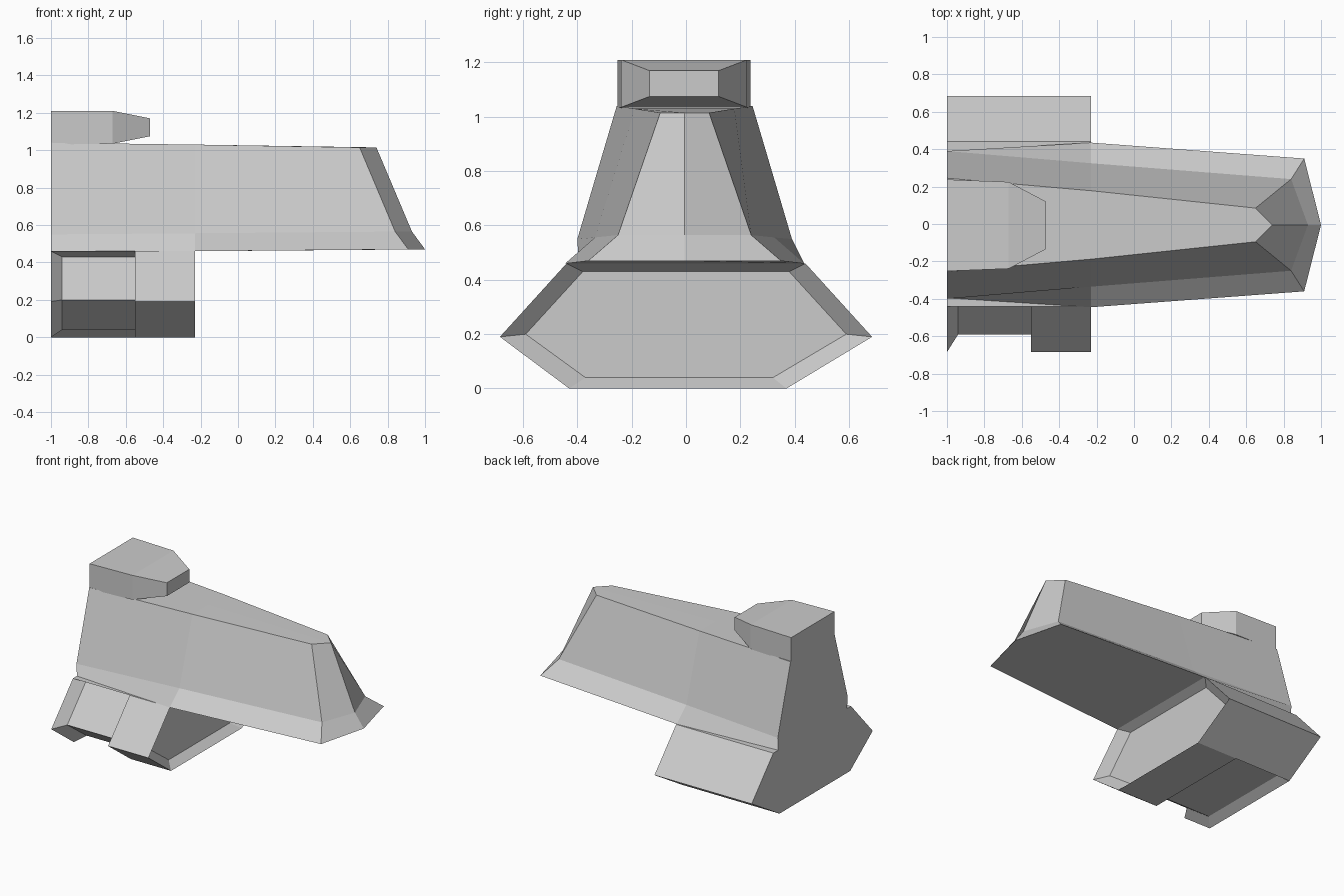
import bpy, bmesh

cube = bpy.data.objects.get("Cube")
if cube:
    bpy.data.objects.remove(cube, do_unlink=True)

grey = bpy.data.materials.new("light_grey")
grey.use_nodes = True
tone = (0.6, 0.6, 0.6, 1)
grey.diffuse_color = tone
grey.node_tree.nodes["Principled BSDF"].inputs["Base Color"].default_value = tone


def loft(name, rings):
    """Skin closed rings of points and cap both ends."""
    bm = bmesh.new()
    rows = [[bm.verts.new(p) for p in ring] for ring in rings]
    n = len(rows[0])
    for a, b in zip(rows, rows[1:]):
        for i in range(n):
            j = (i + 1) % n
            bm.faces.new((a[i], a[j], b[j], b[i]))
    bm.faces.new(rows[0][::-1])
    bm.faces.new(rows[-1])
    bmesh.ops.recalc_face_normals(bm, faces=bm.faces)
    mesh = bpy.data.meshes.new(name)
    bm.to_mesh(mesh)
    bm.free()
    mesh.materials.append(grey)
    obj = bpy.data.objects.new(name, mesh)
    bpy.context.collection.objects.link(obj)
    return obj


def at(x, section):
    return [(x, y, z) for y, z in section]


def hull_ring(bottom, middle, top, ridge=0.0):
    """Mirrored hull section; ridge pushes the centre line forward."""
    c = -0.005
    half = [bottom, middle, top]
    right = [(x, c - y, z) for x, y, z in half]
    left = [(x, c + y, z) for x, y, z in reversed(half)]
    peak = (top[0] + ridge, c, top[2])
    keel = (bottom[0] + ridge, c, bottom[2])
    return right + [peak] + left + [keel]


# Tapered main hull with flared lower edge
nose = hull_ring((0.91, 0.355, 0.47), (0.84, 0.245, 0.565), (0.65, 0.09, 1.015), 0.09)
hull = loft("main_hull", [
    hull_ring((-1, 0.39, 0.46), (-1, 0.395, 0.55), (-1, 0.25, 1.04)),
    hull_ring((-0.23, 0.44, 0.46), (-0.23, 0.33, 0.556), (-0.23, 0.183, 1.03)),
    nose])

# Split the front cap into a left and a right half with a raised centre line
bm = bmesh.new()
bm.from_mesh(hull.data)
bm.verts.ensure_lookup_table()
cap = [f for f in bm.faces if min(v.co.x for v in f.verts) > 0.5]
bmesh.ops.delete(bm, geom=cap, context='FACES_ONLY')
first = len(bm.verts) - len(nose)
v = [bm.verts[first + i] for i in range(len(nose))]
middle = bm.verts.new((0.93, -0.005, 0.565))
for loop in ((v[0], v[1], middle, v[7]), (v[1], v[2], v[3], middle),
             (v[3], v[4], v[5], middle), (v[5], v[6], v[7], middle)):
    bm.faces.new(loop)
bmesh.ops.recalc_face_normals(bm, faces=bm.faces)
bm.to_mesh(hull.data)
bm.free()

# Upper cabin with a bevelled front
def box(half, low, high):
    c = -0.007
    return [(c - half, low), (c + half, low), (c + half, high), (c - half, high)]


loft("upper_cabin", [at(-1, box(0.245, 1.03, 1.21)),
                     at(-0.67, box(0.232, 1.035, 1.21)),
                     at(-0.47, box(0.127, 1.075, 1.17))])

# Lower pod: hexagonal core, flared at the back
outer = [(-0.44, 0.46), (-0.685, 0.19), (-0.43, 0), (0.37, 0), (0.685, 0.19), (0.44, 0.46)]
inner = [(-0.38, 0.43), (-0.59, 0.2), (-0.37, 0.04), (0.32, 0.04), (0.59, 0.2), (0.38, 0.43)]
loft("pod_core", [at(-1, outer), at(-0.94, inner), at(-0.5, inner)])

# Full-width front collar with a recessed front face
loft("pod_collar", [at(-0.55, outer), at(-0.23, outer), at(-0.29, inner)])

# Shell over the top and left side of the core
shell = [outer[0]] + outer[:2:-1] + inner[3:] + [inner[0]]
loft("pod_side_shell", [at(-1, shell), at(-0.55, shell)])
